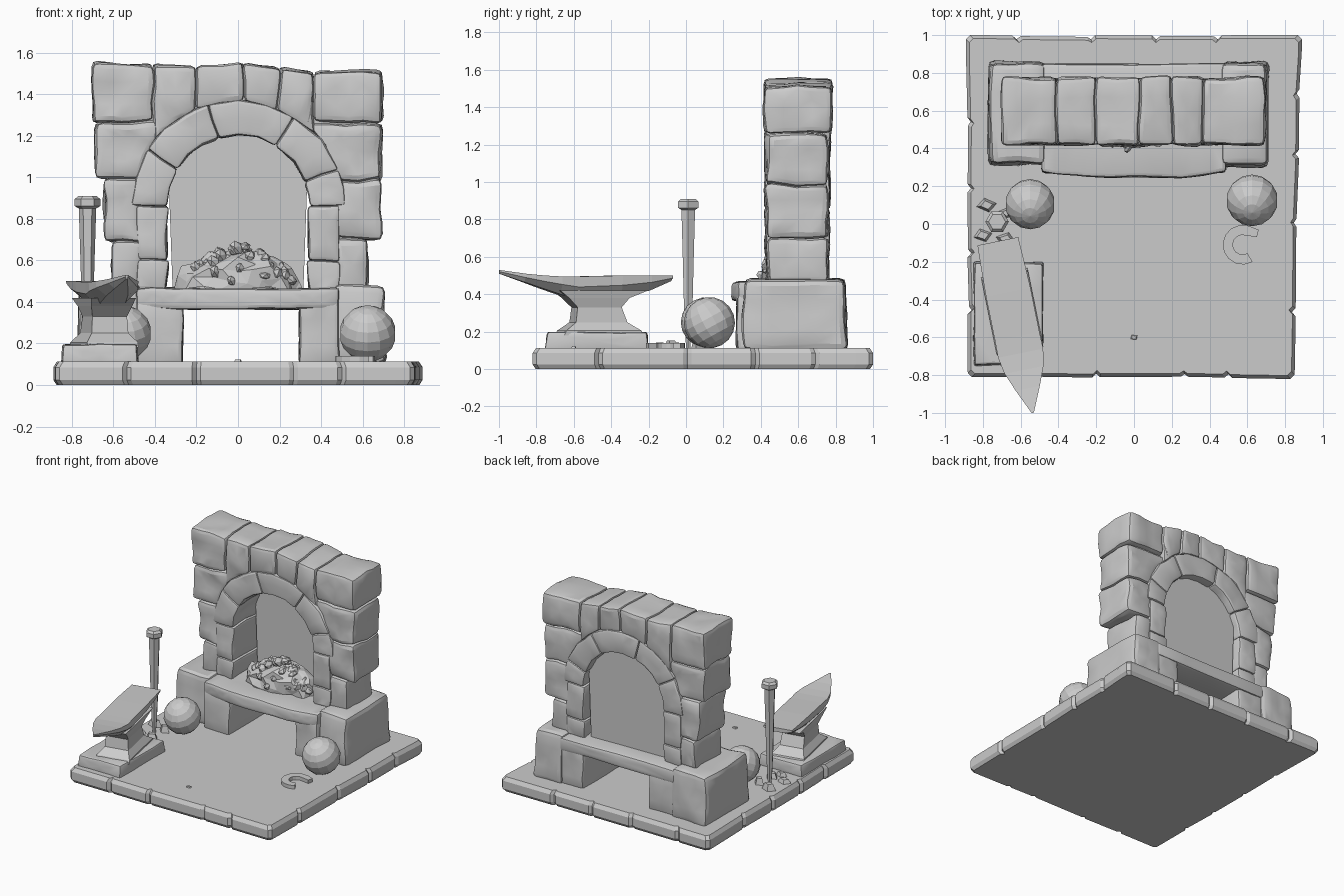
import bpy, bmesh, math, random
from mathutils import Vector, Matrix, noise

if "Cube" in bpy.data.objects:
    bpy.data.objects.remove(bpy.data.objects["Cube"])

random.seed(4)
smooth_parts = []


def finish(name, bm, smooth=False):
    bmesh.ops.recalc_face_normals(bm, faces=bm.faces[:])
    me = bpy.data.meshes.new(name)
    bm.to_mesh(me)
    bm.free()
    ob = bpy.data.objects.new(name, me)
    bpy.context.collection.objects.link(ob)
    if smooth:
        smooth_parts.append(ob)
    return ob


def loft(bm, rings):
    """Skin a list of equal-length point rings and cap both ends."""
    vs = [[bm.verts.new(p) for p in r] for r in rings]
    n = len(vs[0])
    for a, b in zip(vs, vs[1:]):
        for i in range(n):
            j = (i + 1) % n
            bm.faces.new((a[i], a[j], b[j], b[i]))
    bm.faces.new(vs[0][::-1])
    bm.faces.new(vs[-1])


def roughen(bm, bevel, amp, passes=2):
    """Chip the edges, then warp the surface into uneven stone."""
    bmesh.ops.recalc_face_normals(bm, faces=bm.faces[:])
    sharp = [e for e in bm.edges if len(e.link_faces) == 2 and e.calc_face_angle(0) > 0.6]
    bmesh.ops.bevel(bm, geom=sharp, offset=bevel, segments=2, profile=0.55,
                    affect='EDGES', clamp_overlap=True)
    bmesh.ops.triangulate(bm, faces=bm.faces[:])
    for _ in range(passes):
        long = [e for e in bm.edges if e.calc_length() > 0.1]
        bmesh.ops.subdivide_edges(bm, edges=long, cuts=1)
        bmesh.ops.triangulate(bm, faces=bm.faces[:])
    for v in bm.verts:
        v.co += noise.noise_vector(v.co * 7) * amp


def prism_y(name, pts, y0, y1, bevel=0.025, amp=0.014):
    """Stone from a front (x, z) profile."""
    bm = bmesh.new()
    loft(bm, [[(x, y, z) for x, z in pts] for y in (y0, y1)])
    if bevel:
        roughen(bm, bevel, amp)
    return finish(name, bm, bool(bevel))


def prism_z(name, pts, z0, z1, bevel=0.02, amp=0.01, taper=1.0):
    """Stone from a plan (x, y) profile, narrowed towards the top."""
    cx = sum(p[0] for p in pts) / len(pts)
    cy = sum(p[1] for p in pts) / len(pts)
    bm = bmesh.new()
    loft(bm, [[(cx + (x - cx) * s, cy + (y - cy) * s, z) for x, y in pts]
              for z, s in ((z0, 1), (z1, taper))])
    if bevel:
        roughen(bm, bevel, amp)
    return finish(name, bm, bool(bevel))


def rect(x0, x1, y0, y1):
    return [(x0, y0), (x1, y0), (x1, y1), (x0, y1)]


def arc(r, a0, a1, n, cx=0, cz=0.86):
    return [(cx + r * math.cos(math.radians(a0 + (a1 - a0) * i / n)),
             cz + r * math.sin(math.radians(a0 + (a1 - a0) * i / n))) for i in range(n + 1)]


# Floor slab with chipped joints along its rim
corners = [Vector((-0.88, -0.81)), Vector((0.85, -0.82)), Vector((0.89, 1.0)), Vector((-0.89, 1.0))]
outline = []
for i, c in enumerate(corners):
    d = corners[(i + 1) % 4] - c
    inward = Vector((-d.y, d.x)).normalized()
    outline += [c + d * 0.012, c + d * 0.06]
    for t in (0.22, 0.42, 0.63, 0.82):
        t += random.uniform(-0.04, 0.04)
        outline += [c + d * (t - 0.012) + inward * random.uniform(0, 0.01),
                    c + d * t + inward * 0.022,
                    c + d * (t + 0.012) + inward * random.uniform(0, 0.01)]
    outline += [c + d * 0.95, c + d * 0.988]
bm = bmesh.new()
loft(bm, [[(p.x * s, 0.09 + (p.y - 0.09) * s, z) for p in outline]
          for z, s in ((0, 0.982), (0.025, 1), (0.085, 1), (0.113, 0.98))])
finish("floor_slab", bm)

# Forge plinth: side blocks, piers and hearth table
prism_z("plinth_block_left", rect(-0.77, -0.46, 0.31, 0.86), 0.1, 0.48, 0.035, 0.015, 0.96)
prism_z("plinth_block_right", rect(0.46, 0.71, 0.30, 0.86), 0.1, 0.48, 0.035, 0.015, 0.96)
prism_z("pier_left", rect(-0.49, -0.265, 0.27, 0.84), 0.1, 0.40)
prism_z("pier_right", rect(0.295, 0.49, 0.27, 0.84), 0.1, 0.40)
prism_z("hearth_table", [(-0.49, 0.275), (-0.25, 0.25), (0.25, 0.245), (0.49, 0.275),
                         (0.49, 0.85), (-0.49, 0.85)], 0.365, 0.465)

# Mortar core behind the stones, and the thin fire back
core = [(-0.56, 0.45), (-0.36, 0.45)] + arc(0.36, 180, 0, 14) + \
       [(0.36, 0.45), (0.56, 0.45), (0.63, 1.46), (-0.63, 1.46)]
prism_y("mortar_core", core, 0.46, 0.73, 0)
prism_y("fire_back", [(-0.315, 0.46), (0.315, 0.46)] + arc(0.355, 20, 160, 10), 0.69, 0.71, 0)

# Arch ring: straight jambs and wedge stones
for side, s in (("left", -1), ("right", 1)):
    for k, (z0, z1) in enumerate(((0.455, 0.60), (0.60, 0.86))):
        prism_y(f"jamb_{side}_{k}", [(s * 0.345, z0), (s * 0.49, z0), (s * 0.49, z1), (s * 0.335, z1)],
                0.425, 0.765, 0.018, 0.012)
cuts = [0, 20, 58, 106, 148, 180]
for k, (a, b) in enumerate(zip(cuts, cuts[1:])):
    n = max(2, (b - a) // 14)
    prism_y(f"arch_stone_{k}", arc(0.345, a, b, n) + arc(0.515, b, a, n), 0.42, 0.77, 0.018, 0.012)

# Outer wall courses, following the arch on their inner ends
courses = {
    "left": (-1, [(0.46, 0.69, 0.61), (0.69, 1.0, 0.645), (1.0, 1.265, 0.685)]),
    "right": (1, [(0.46, 0.70, 0.625), (0.70, 0.985, 0.69), (0.985, 1.26, 0.69)])}
for side, (s, rows) in courses.items():
    for k, (z0, z1, w) in enumerate(rows):
        inner = [(0.47, z0), (0.47, z1)] if k < 2 else [(0.47, z0), (0.41, 1.15), (0.33, z1)]
        prism_y(f"wall_stone_{side}_{k}", [(s * x, z) for x, z in inner + [(w, z1), (w, z0)]],
                0.43, 0.76, 0.032, 0.02)

# Capping course
xs = [-0.70, -0.41, -0.20, 0.03, 0.20, 0.37, 0.695]
tops = [1.55, 1.545, 1.535, 1.55, 1.53, 1.51, 1.515]
for k in range(6):
    x0, x1 = xs[k], xs[k + 1]
    if k in (0, 5):
        low = [(x0, 1.265), (x1, 1.265)]
    else:
        low = [(x, 0.85 + math.sqrt(0.515 ** 2 - x * x)) for x in (x0, (x0 + x1) / 2, x1)]
    prism_y(f"cap_stone_{k}", low + [(x1, tops[k + 1]), (x0, tops[k])], 0.42, 0.775, 0.028, 0.016)

# Coal heap with loose lumps
bm = bmesh.new()
bmesh.ops.create_icosphere(bm, subdivisions=3, radius=1)
for v in bm.verts:
    v.co = Vector((v.co.x * 0.30, 0.54 + v.co.y * 0.14, 0.46 + v.co.z * 0.19))
    v.co += Vector([random.uniform(-0.02, 0.02) for _ in range(3)])
bmesh.ops.delete(bm, geom=[v for v in bm.verts if v.co.z < 0.42], context='VERTS')
for k in range(46):
    a, r = random.uniform(0, math.tau), math.sqrt(random.random()) * 0.95
    h = 0.48 + 0.19 * (1 - r ** 1.5)
    m = Matrix.Translation((0.29 * r * math.cos(a), 0.53 + 0.14 * r * math.sin(a), h)) \
        @ Matrix.Rotation(random.uniform(0, 3), 4, (1, 1, 0.5)) \
        @ Matrix.Diagonal((1, 0.8, 0.6, 1))
    bmesh.ops.create_icosphere(bm, subdivisions=1, radius=random.uniform(0.03, 0.05), matrix=m)
finish("coal_heap", bm)

# Faceted balls
for name, c, r in (("ball_left", (-0.55, 0.105, 0.25), 0.133), ("ball_right", (0.625, 0.125, 0.248), 0.137)):
    bm = bmesh.new()
    bmesh.ops.create_uvsphere(bm, u_segments=14, v_segments=9, radius=r,
                              matrix=Matrix.Translation(c) @ Matrix.Rotation(0.5, 4, 'X'))
    finish(name, bm)

# Anvil: stone foot, flared waist, top block with upturned horn
prism_z("anvil_foot", rect(-0.85, -0.48, -0.75, -0.2), 0.1, 0.195, 0.012, 0.008, 0.97)
turn = Matrix.Translation((-0.66, -0.39, 0)) @ Matrix.Rotation(math.radians(11.5), 4, 'Z') \
    @ Matrix.Translation((0, 0.39, 0))
bm = bmesh.new()
loft(bm, [[(x, y, z) for x, y in rect(-h, h, y0, y1)] for z, h, y0, y1 in (
    (0.18, 0.125, -0.68, -0.25), (0.205, 0.125, -0.67, -0.26), (0.25, 0.09, -0.61, -0.33),
    (0.33, 0.085, -0.60, -0.36), (0.38, 0.10, -0.65, -0.32), (0.42, 0.11, -0.70, -0.22))])
bm.transform(turn)
finish("anvil_waist", bm)
bm = bmesh.new()
loft(bm, [[(-h, y, t), (h, y, t), (h * 0.97, y, t + (b - t) * 0.45), (h * 0.5, y, b),
           (-h * 0.5, y, b), (-h * 0.97, y, t + (b - t) * 0.45)] for y, h, t, b in (
    (-0.085, 0.11, 0.50, 0.47), (-0.2, 0.115, 0.50, 0.42), (-0.36, 0.12, 0.50, 0.385),
    (-0.6, 0.12, 0.495, 0.37), (-0.69, 0.122, 0.495, 0.40), (-0.78, 0.105, 0.50, 0.43),
    (-0.88, 0.065, 0.51, 0.465), (-1.012, 0.006, 0.53, 0.51))])
bm.transform(turn)
finish("anvil_top", bm)

# Upright iron bar with a hexagonal knob
bm = bmesh.new()
loft(bm, [[(-0.725 + r * math.cos(i * math.tau / 6), 0.012 + r * math.sin(i * math.tau / 6), z)
           for i in range(6)] for z, r in (
    (0.10, 0.012), (0.2, 0.02), (0.35, 0.027), (0.6, 0.034), (0.85, 0.042),
    (0.862, 0.062), (0.895, 0.062), (0.91, 0.045))])
finish("iron_bar", bm)

# Horseshoe, open to the right
shoe = arc(0.105, 50, 300, 10, 0.575, -0.11) + arc(0.052, 300, 50, 10, 0.575, -0.11)
shoe[0], shoe[-1] = (0.66, -0.03), (0.65, -0.07)
prism_z("horseshoe", shoe, 0.105, 0.14, 0)

# Broken floor chips around the bar and on the floor
for k, (x, y, r, h) in enumerate(((-0.78, 0.10, 0.06, 0.05), (-0.80, -0.06, 0.06, 0.03), (-0.68, -0.08, 0.06, 0.04),
                                  (-0.67, 0.06, 0.05, 0.05), (-0.72, -0.14, 0.05, 0.03), (0.0, -0.6, 0.03, 0.01))):
    a = random.uniform(0, 6)
    prism_z(f"floor_chip_{k}", [(x + r * math.cos(a + i * 1.57), y + 0.7 * r * math.sin(a + i * 1.57))
                                for i in range(4)], 0.1, 0.112 + h, 0, 0, 0.55)

# Soft facets on the stonework
bpy.ops.object.select_all(action='DESELECT')
for ob in smooth_parts:
    ob.select_set(True)
bpy.context.view_layer.objects.active = smooth_parts[0]
bpy.ops.object.shade_smooth_by_angle(angle=math.radians(22))
